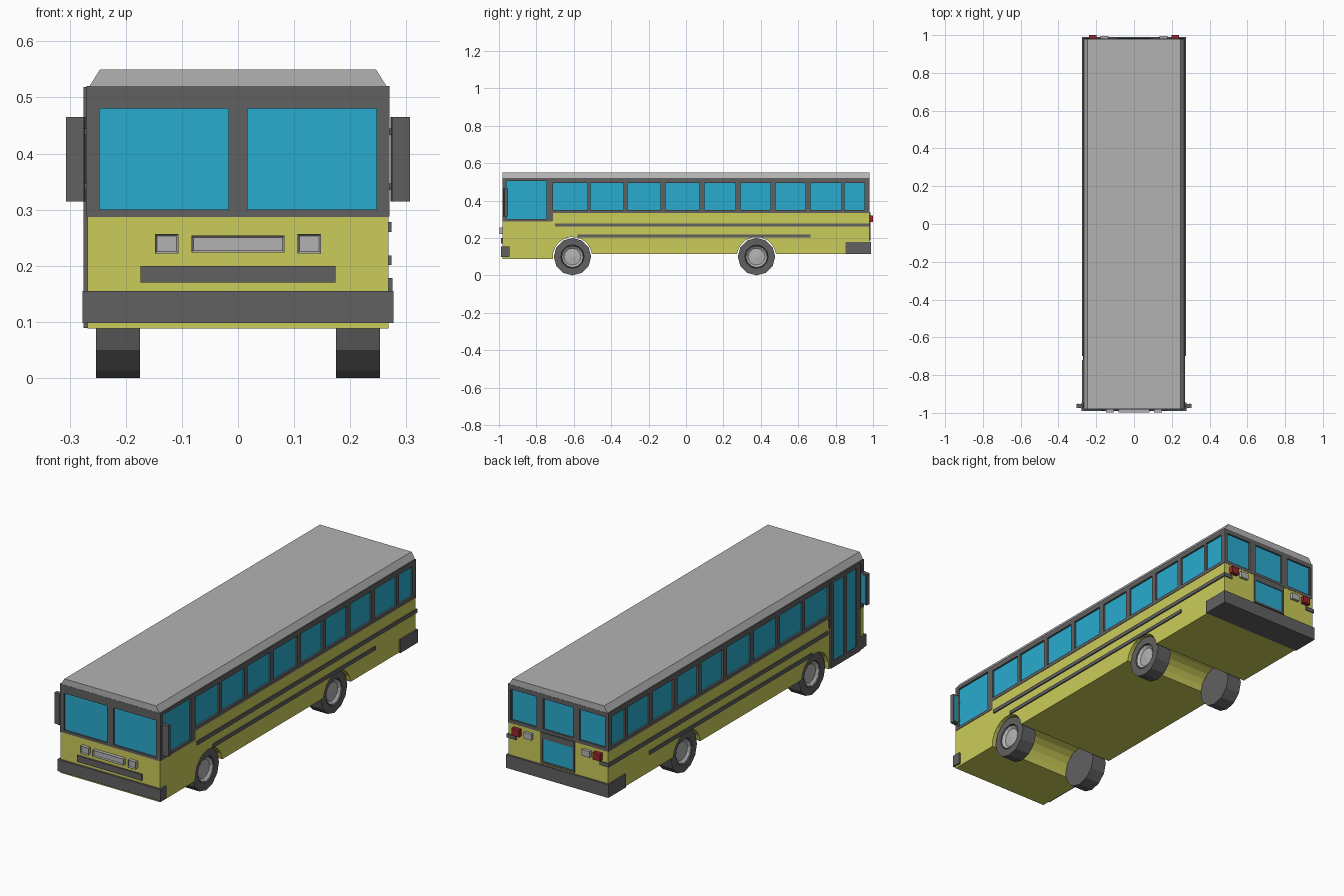
import bpy, bmesh, math
from mathutils import Matrix, Vector

if "Cube" in bpy.data.objects:
    bpy.data.objects.remove(bpy.data.objects["Cube"])


def material(name, r, g, b):
    m = bpy.data.materials.new(name)
    m.diffuse_color = (r, g, b, 1)
    m.use_nodes = True
    m.node_tree.nodes["Principled BSDF"].inputs["Base Color"].default_value = m.diffuse_color
    return m


YELLOW = material("yellow_paint", 0.60, 0.60, 0.10)
DARK = material("dark_trim", 0.12, 0.12, 0.12)
GLASS = material("blue_glass", 0.022, 0.41, 0.62)
LIGHT = material("light_grey", 0.45, 0.45, 0.45)
RED = material("red_lens", 0.30, 0.02, 0.025)


def finish(name, bm, mat):
    bmesh.ops.recalc_face_normals(bm, faces=bm.faces)
    me = bpy.data.meshes.new(name)
    bm.to_mesh(me)
    bm.free()
    me.materials.append(mat)
    ob = bpy.data.objects.new(name, me)
    bpy.context.collection.objects.link(ob)
    return ob


def boxes(name, mat, *items):
    """One object from boxes given as (x0, x1, y0, y1, z0, z1)."""
    bm = bmesh.new()
    for x0, x1, y0, y1, z0, z1 in items:
        m = Matrix.Translation(((x0 + x1) / 2, (y0 + y1) / 2, (z0 + z1) / 2))
        m = m @ Matrix.Diagonal((abs(x1 - x0), y1 - y0, z1 - z0, 1))
        bmesh.ops.create_cube(bm, size=1, matrix=m)
    return finish(name, bm, mat)


def prism(name, mat, points, offset):
    """Extrude a closed 3D outline along offset."""
    bm = bmesh.new()
    face = bm.faces.new([bm.verts.new(p) for p in points])
    new = bmesh.ops.extrude_face_region(bm, geom=[face], use_keep_orig=True)["geom"]
    bmesh.ops.translate(bm, vec=offset, verts=[v for v in new if isinstance(v, bmesh.types.BMVert)])
    return finish(name, bm, mat)


def lathe(name, mat, profile, y, z, side, n=12):
    """Revolve (x, radius) points about a wheel axle."""
    bm = bmesh.new()
    rings = []
    for x, r in profile:
        if r == 0:
            rings.append([bm.verts.new((side * x, y, z))] * n)
        else:
            rings.append([bm.verts.new((side * x, y + r * math.sin(2 * math.pi * i / n),
                                        z - r * math.cos(2 * math.pi * i / n))) for i in range(n)])
    for a, b in zip(rings, rings[1:]):
        for i in range(n):
            j = (i + 1) % n
            bm.faces.new(list(dict.fromkeys((a[i], a[j], b[j], b[i]))))
    return finish(name, bm, mat)


def both(x0, x1, *rest):
    return [(x0, x1, *rest), (-x1, -x0, *rest)]


AXLES = (-0.607, 0.377)


# Lower body: side profile with wheel arches, extruded across the width
def arch(yc, z_start, z_end, r=0.105, n=10):
    a0 = math.pi - math.asin((z_start - 0.1) / r)
    a1 = math.asin((z_end - 0.1) / r)
    return [(yc + r * math.cos(a0 + (a1 - a0) * i / n),
             0.1 + r * math.sin(a0 + (a1 - a0) * i / n)) for i in range(n + 1)]


side = [(-0.98, 0.29), (-0.98, 0.088)] + arch(AXLES[0], 0.088, 0.115) \
    + arch(AXLES[1], 0.115, 0.115) + [(0.98, 0.115), (0.98, 0.335), (-0.72, 0.335), (-0.72, 0.29)]
prism("lower_body", YELLOW, [(-0.268, y, z) for y, z in side], Vector((0.536, 0, 0)))

# Roof with sloping sides
prism("roof", LIGHT, [(-0.266, -0.98, 0.518), (0.266, -0.98, 0.518),
                      (0.246, -0.98, 0.55), (-0.246, -0.98, 0.55)], Vector((0, 1.96, 0)))

# Glass core, seen between the window pillars
boxes("window_glass", GLASS, (-0.261, 0.261, -0.973, 0.973, 0.285, 0.515))

# Side window frames
windows = [(-0.71, -0.527), (-0.51, -0.334), (-0.313, -0.136), (-0.11, 0.072), (0.099, 0.265),
           (0.291, 0.452), (0.479, 0.639), (0.666, 0.832), (0.848, 0.955)]
edges = [-0.745] + [e for w in windows for e in w] + [0.98]
frame = both(0.25, 0.27, -0.72, 0.98, 0.333, 0.35) + both(0.25, 0.27, -0.745, 0.98, 0.495, 0.52)
for y0, y1 in zip(edges[::2], edges[1::2]):
    frame += both(0.25, 0.27, y0, y1, 0.335 if y0 > -0.74 else 0.29, 0.52)
frame += both(0.25, 0.27, -0.98, -0.72, 0.288, 0.302)
frame += both(0.25, 0.27, -0.98, -0.745, 0.505, 0.52)
frame += both(0.25, 0.27, -0.98, -0.96, 0.288, 0.52)
boxes("side_window_frame", DARK, *frame)

# Windscreen frame
boxes("windscreen_frame", DARK,
      (-0.268, 0.268, -0.981, -0.96, 0.287, 0.30), (-0.268, 0.268, -0.981, -0.96, 0.48, 0.52),
      (-0.017, 0.017, -0.981, -0.96, 0.29, 0.50), *both(0.247, 0.268, -0.981, -0.96, 0.29, 0.50))

# Rear window frame
boxes("rear_window_frame", DARK,
      (-0.268, 0.268, 0.96, 0.981, 0.333, 0.35), (-0.268, 0.268, 0.96, 0.981, 0.498, 0.52),
      *both(0.08, 0.115, 0.96, 0.981, 0.34, 0.51), *both(0.255, 0.268, 0.96, 0.981, 0.34, 0.51))

# Emergency exit window below the rear windows
boxes("rear_exit_glass", GLASS, (-0.08, 0.08, 0.97, 0.982, 0.195, 0.305))
boxes("rear_exit_frame", DARK, *both(0.08, 0.09, 0.97, 0.986, 0.185, 0.335),
      (-0.09, 0.09, 0.97, 0.986, 0.185, 0.195), (-0.09, 0.09, 0.97, 0.986, 0.305, 0.335))

# Folding passenger door on the left side
boxes("door_glass", GLASS, (-0.271, -0.255, -0.94, -0.725, 0.10, 0.51))
door = [(-0.275, -0.255, -0.945, -0.72, z0, z1) for z0, z1 in ((0.089, 0.12), (0.50, 0.519))]
door += [(-0.275, -0.255, y0, y1, 0.089, 0.519)
         for y0, y1 in ((-0.945, -0.915), (-0.843, -0.82), (-0.743, -0.72))]
boxes("door_frame", DARK, *door)

# Rub rails; the upper one wraps round the rear corners
boxes("upper_rub_rail", DARK, *both(0.26, 0.274, -0.70, 0.985, 0.26, 0.278),
      *both(0.225, 0.274, 0.97, 0.985, 0.26, 0.278))
boxes("lower_rub_rail", DARK, *both(0.26, 0.274, -0.58, 0.666, 0.201, 0.218))

# Bumpers
boxes("front_bumper", DARK, (-0.277, 0.277, -0.99, -0.945, 0.098, 0.155))
boxes("rear_bumper", DARK, (-0.275, 0.275, 0.853, 0.989, 0.114, 0.178))


# Front lamps and badge panel with bevelled rims
def lamp(name, x0, x1, z0, z1):
    ob = boxes(name, LIGHT, (x0, x1, -0.997, -0.97, z0, z1))
    bm = bmesh.new()
    bm.from_mesh(ob.data)
    front = [f for f in bm.faces if f.normal.y < -0.9]
    bmesh.ops.inset_region(bm, faces=front, thickness=0.005, depth=-0.006)
    bm.to_mesh(ob.data)
    bm.free()


lamp("headlight_left", -0.148, -0.106, 0.222, 0.257)
lamp("headlight_right", 0.106, 0.148, 0.222, 0.257)
lamp("front_panel", -0.083, 0.083, 0.224, 0.254)
boxes("grille", DARK, (-0.174, 0.174, -0.988, -0.97, 0.17, 0.20))

# Rear lamps
boxes("tail_lights", RED, *both(0.198, 0.238, 0.97, 1.0, 0.285, 0.32))
boxes("reversing_lights", LIGHT, *both(0.135, 0.178, 0.97, 0.994, 0.285, 0.315))

# Wheels: 12-sided tyres with dished rims
for label, y in zip(("front", "rear"), AXLES):
    for hand, s in (("left", -1), ("right", 1)):
        lathe(f"{label}_{hand}_tyre", DARK,
              [(0.175, 0), (0.175, 0.1), (0.253, 0.1), (0.253, 0.063), (0.235, 0.06), (0.235, 0)],
              y, 0.1, s)
        lathe(f"{label}_{hand}_rim", LIGHT,
              [(0.236, 0.06), (0.25, 0.058), (0.24, 0.045), (0.244, 0)], y, 0.1, s)

# Wing mirrors, slightly angled, with glass facing backwards
for hand, s in (("left", -1), ("right", 1)):
    body = boxes(f"mirror_{hand}", DARK, (-0.016, 0.016, -0.01, 0.01, -0.075, 0.075))
    glass = boxes(f"mirror_glass_{hand}", GLASS, (-0.012, 0.012, 0.005, 0.0115, -0.068, 0.068))
    for ob in (body, glass):
        ob.location = (s * 0.289, -0.964, 0.39)
        ob.rotation_euler.z = s * math.radians(8)
    boxes(f"mirror_arm_{hand}", DARK,
          *[(s * 0.26, s * 0.28, -0.97, -0.958, z, z + 0.012) for z in (0.335, 0.433)])
